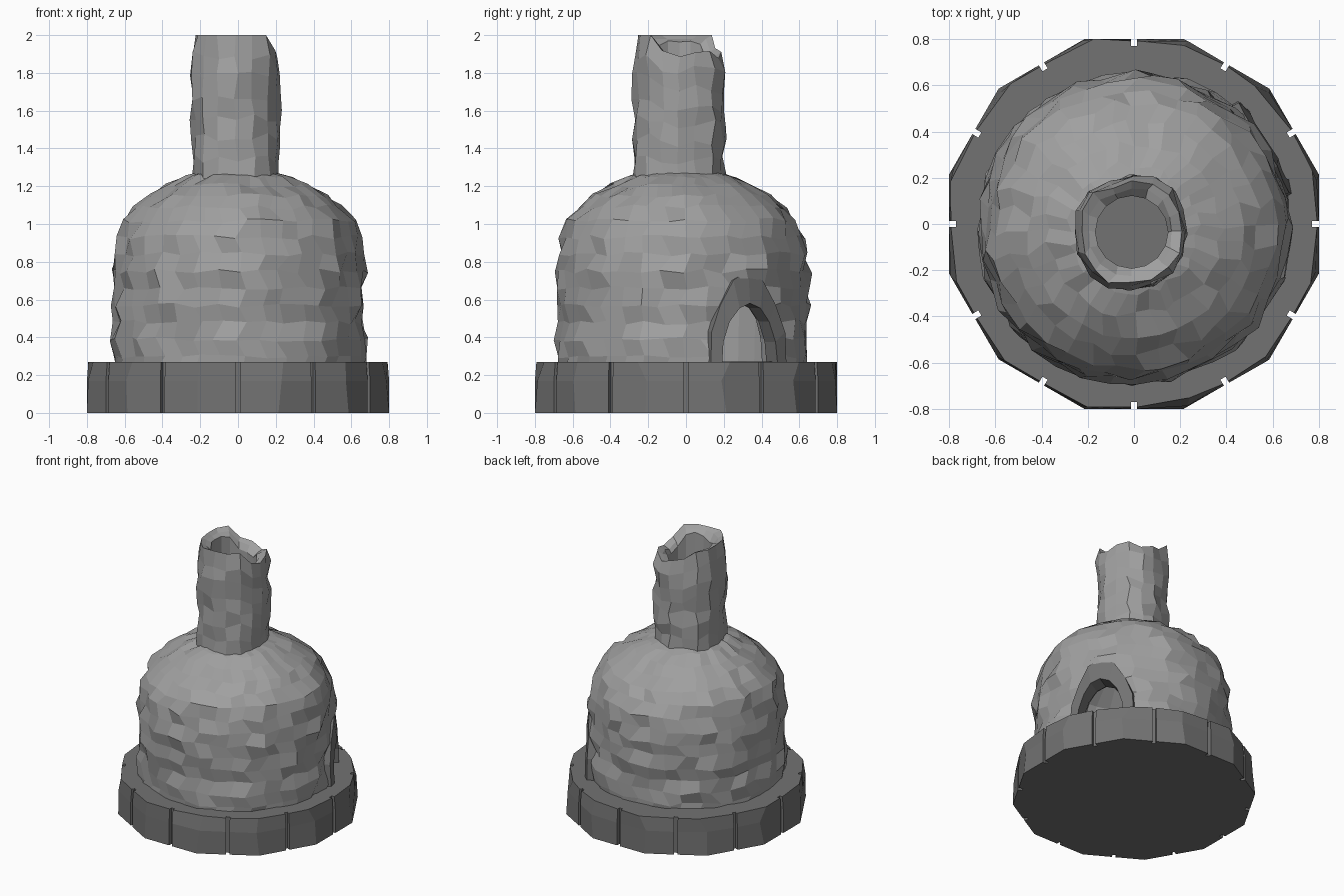
import bpy, bmesh, math, random
from mathutils import Vector

if "Cube" in bpy.data.objects:
    bpy.data.objects.remove(bpy.data.objects["Cube"])

random.seed(7)
TAU = math.tau


def jit(a):
    return random.uniform(-a, a)


def make(name, rings, closed=False, shade=None):
    """Skin a list of equal-length vertex rings into a flat-shaded object."""
    bm = bmesh.new()
    vs = [[bm.verts.new(p) for p in r] for r in rings]
    n = len(vs[0])
    pairs = list(zip(vs, vs[1:])) + ([(vs[-1], vs[0])] if closed else [])
    for a, b in pairs:
        for i in range(n):
            j = (i + 1) % n
            bm.faces.new((a[i], a[j], b[j], b[i]))
    if not closed:
        bm.faces.new(vs[0][::-1])
        bm.faces.new(vs[-1])
    bmesh.ops.recalc_face_normals(bm, faces=bm.faces)
    me = bpy.data.meshes.new(name)
    bm.to_mesh(me)
    bm.free()
    ob = bpy.data.objects.new(name, me)
    bpy.context.collection.objects.link(ob)
    if shade:
        me.materials.append(shade)
    return ob


def grey(name, v):
    m = bpy.data.materials.new(name)
    m.diffuse_color = (v, v, v, 1)
    m.use_nodes = True
    m.node_tree.nodes["Principled BSDF"].inputs["Base Color"].default_value = m.diffuse_color
    return m


STONE, DARK = grey("stone", 0.35), grey("dark_stone", 0.17)


def ring(r, z, n, cx, cy, amp=0.0, zamp=0.0, turn=0.0, shift=0.0):
    out = []
    for i in range(n):
        a = TAU * (i + shift + jit(turn)) / n
        rr = r + jit(amp)
        out.append((cx + rr * math.cos(a), cy + rr * math.sin(a), z + jit(zamp)))
    return out


# Base: twelve-sided slab of blocks with narrow joints
def base_ring(z, inset, wobble):
    pts = []
    for k in range(12):
        a = TAU * k / 12
        out, side = Vector((math.cos(a), math.sin(a), 0)), Vector((-math.sin(a), math.cos(a), 0))
        for d, s in ((0.8 - inset, -0.013), (0.77, -0.013), (0.77, 0.013), (0.8 - inset, 0.013)):
            pts.append(out * d + side * s + Vector((0, 0, z)))
        c, r = a + TAU / 24 + jit(wobble * 2), 0.828 - inset - abs(jit(wobble))
        pts.append(Vector((r * math.cos(c), r * math.sin(c), z)))
    return pts


make("base_slab", [base_ring(0, 0.0, 0), base_ring(0.17, 0.0, 0.02),
                   base_ring(0.27, 0.008, 0.035)], shade=DARK)

# Oven body: rough stone dome
profile = [(0.66, 0.2), (0.665, 0.3), (0.67, 0.39), (0.66, 0.48), (0.67, 0.57), (0.665, 0.66),
           (0.67, 0.75), (0.655, 0.84), (0.64, 0.93), (0.605, 1.02), (0.545, 1.09),
           (0.465, 1.15), (0.375, 1.205), (0.28, 1.25)]
rings = [ring(r, z, 36, 0, -0.02, 0.02, 0.014, 0.2, 0.3 * (k % 2))
         for k, (r, z) in enumerate(profile)]
rings.append(ring(0.2, 1.275, 36, -0.01, -0.03))
body = make("oven_body", rings, shade=STONE)

# Chimney: hollow rough tube with a broken rim
N, CX, CY = 16, -0.01, -0.035


def rim_z(a):
    t = math.cos(a - math.radians(45))
    return 2.0 if t < 0.15 else 1.94 - 0.05 * t + jit(0.03)


tops = [rim_z(TAU * i / N) for i in range(N)]
ribs = [jit(0.012) for i in range(N)]


def chimney_ring(r, f, amp, drop=0.0):
    out = []
    for i in range(N):
        a = TAU * (i + (jit(0.12) if amp else 0)) / N
        rr = r + (ribs[i] if amp else 0) + jit(amp)
        z = 1.24 + (tops[i] - drop - 1.24) * f + (jit(0.025) if 0 < f < 1 else 0)
        out.append((CX + rr * math.cos(a), CY + rr * math.sin(a), z))
    return out


outer = [chimney_ring(0.24, k / 7, 0.015) for k in range(7)]
outer.append(chimney_ring(0.225, 1.0, 0.01))
inner = [chimney_ring(0.185, 1.0, 0.008, 0.02), chimney_ring(0.157, 0.93, 0.0),
         chimney_ring(0.157, 0.0, 0.0)]
make("chimney", outer + inner, closed=True, shade=STONE)

# Door: arched frame facing thirty degrees round from +x
ANG = math.radians(30)
OUT = Vector((math.cos(ANG), math.sin(ANG), 0))
SIDE = Vector((-math.sin(ANG), math.cos(ANG), 0))


def door(d, s, z):
    return OUT * d + SIDE * s + Vector((0, 0, z))


frame = []
for i in range(9):
    t = math.pi * i / 8
    c, s = math.cos(t), math.sin(t)
    w, h = 0.235 + jit(0.012), 0.47 + jit(0.02) + 0.02 * (i == 4)
    d = 0.675 + jit(0.01)
    frame.append([door(0.56, 0.17 * c, 0.25 + 0.33 * s), door(d, 0.17 * c, 0.25 + 0.33 * s),
                  door(d - 0.02, w * c, 0.25 + h * s), door(0.56, w * c, 0.25 + h * s)])
make("door_arch", frame, shade=DARK)

# Hollow inside, open to the chimney and the door
hollow = [(0.56, 0.27), (0.57, 0.6), (0.56, 0.85), (0.5, 1.0), (0.38, 1.1), (0.157, 1.17), (0.157, 1.3)]
room = make("room_cutter", [ring(r, z, 32, CX, CY) for r, z in hollow], shade=STONE)
arch = [(0.18 * math.cos(math.pi * i / 8), 0.272 + 0.318 * math.sin(math.pi * i / 8)) for i in range(9)]
doorway = make("doorway_cutter", [[door(d, s, z) for s, z in arch] for d in (0.4, 0.9)], shade=STONE)
for cutter in (room, doorway):
    cutter.hide_render = True
    cutter.hide_set(True)
    cut = body.modifiers.new(cutter.name, "BOOLEAN")
    cut.operation, cut.solver, cut.object = "DIFFERENCE", "EXACT", cutter
